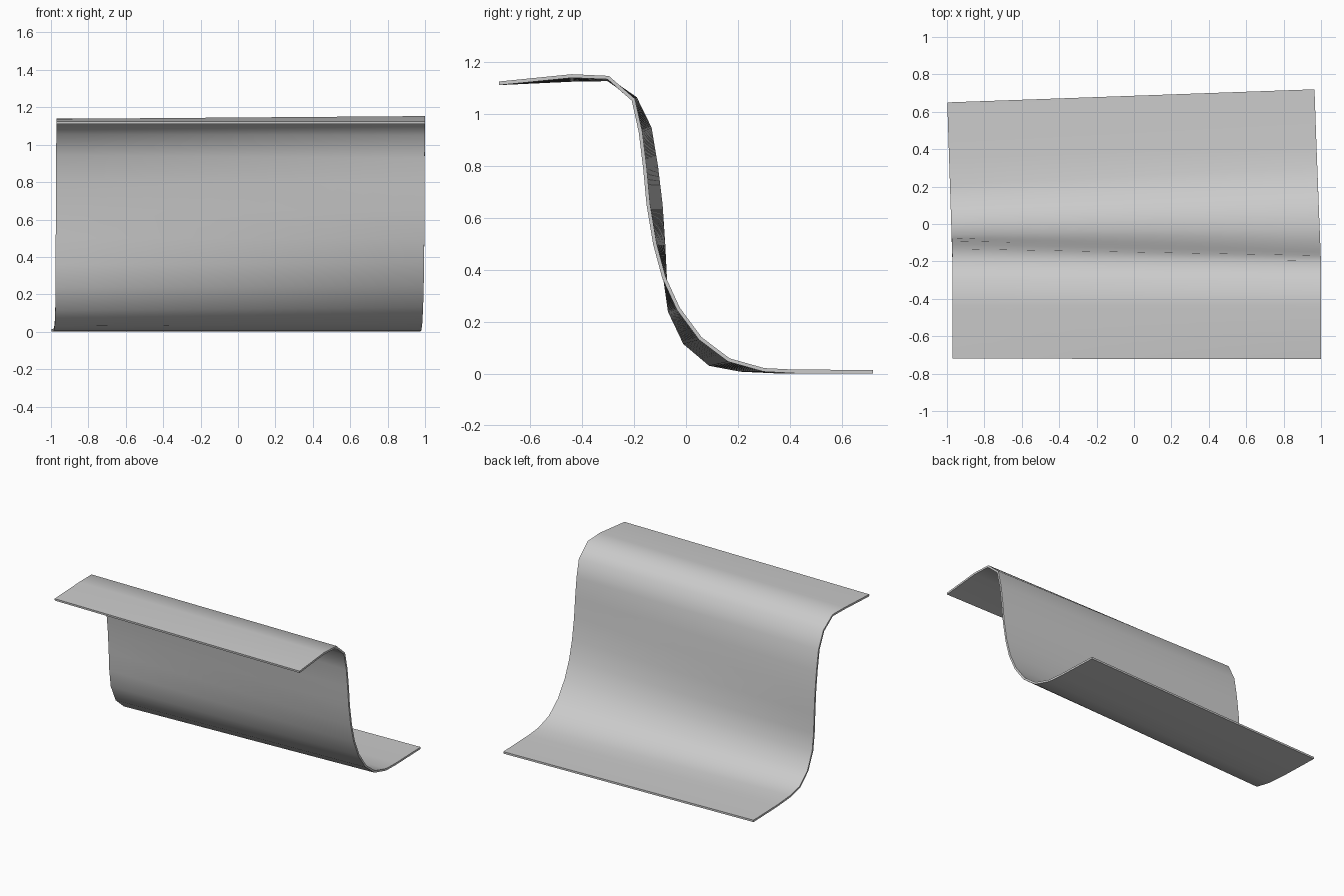
import bpy, bmesh

if "Cube" in bpy.data.objects:
    bpy.data.objects.remove(bpy.data.objects["Cube"])

# End profiles (y, z) of the S-shaped sheet, front lip to back foot
right_end = [(-.72, 1.118), (-.44, 1.146), (-.30, 1.14), (-.203, 1.055), (-.175, .93),
             (-.158, .79), (-.145, .65), (-.12, .50), (-.085, .37), (-.03, .25),
             (.055, .135), (.165, .052), (.30, .014), (.42, .008), (.72, .007)]
left_end = [(-.72, 1.118), (-.44, 1.131), (-.30, 1.133), (-.195, 1.06), (-.139, .945),
            (-.115, .80), (-.097, .65), (-.087, .50), (-.08, .36), (-.063, .24),
            (-.005, .118), (.092, .036), (.21, .014), (.36, .007), (.65, .007)]
STEPS = 12


def end_x(base, shift, y):
    """The foot is turned slightly, so the ends drift to -x towards the back."""
    return base - shift * max(0, min(1, (y + .22) / .92))


# Loft the sheet between the two profiles
bm = bmesh.new()
rows = []
for i in range(STEPS + 1):
    t = i / STEPS
    row = []
    for (ly, lz), (ry, rz) in zip(left_end, right_end):
        xl, xr = end_x(-.97, .03, ly), end_x(1.0, .035, ry)
        row.append(bm.verts.new((xl + (xr - xl) * t, ly + (ry - ly) * t, lz + (rz - lz) * t)))
    rows.append(row)
for a, b in zip(rows, rows[1:]):
    for j in range(len(a) - 1):
        bm.faces.new((a[j], b[j], b[j + 1], a[j + 1]))
mesh = bpy.data.meshes.new("curved_sheet")
bm.to_mesh(mesh)
bm.free()
sheet = bpy.data.objects.new("curved_sheet", mesh)
bpy.context.collection.objects.link(sheet)

# Thickness, then smooth faces with sharp rims
solid = sheet.modifiers.new("thickness", 'SOLIDIFY')
solid.thickness = .014
solid.offset = 0
bpy.context.view_layer.objects.active = sheet
sheet.select_set(True)
bpy.ops.object.modifier_apply(modifier=solid.name)
bpy.ops.object.shade_smooth_by_angle(angle=1.0)
